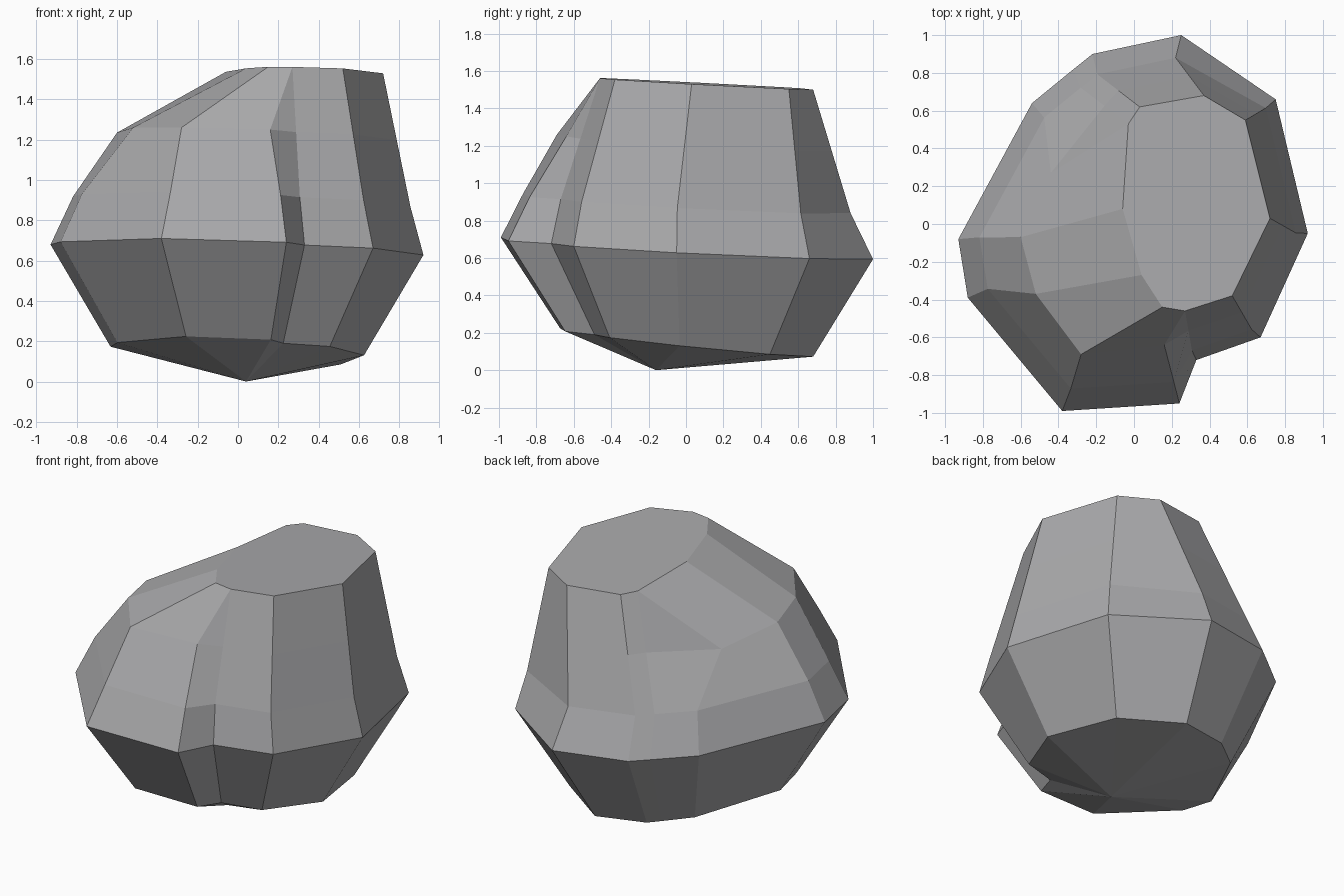
import bpy, bmesh

if "Cube" in bpy.data.objects:
    bpy.data.objects.remove(bpy.data.objects["Cube"])

# Widest outline of the boulder (x, y), counter-clockwise from the front left
girth = [(-.38, -.99), (.24, -.95), (.33, -.72), (.67, -.60), (.92, -.05), (.75, .66),
         (.25, 1.0), (-.22, .90), (-.32, .82), (-.54, .64), (-.93, -.08), (-.88, -.39)]
# Matching corners of the flat top; repeated corners get merged
crown = [(.15, -.44), (.27, -.46), (.27, -.46), (.52, -.38), (.72, .03), (.59, .55),
         (.37, .68), (.03, .62), (-.03, .53), (-.03, .53), (-.06, .08), (.04, -.27)]
# Columns that bulge out at the shoulder; the rest run straight up
bulge = {0: (-.28, -.69, 1.26), 1: (.16, -.64, 1.25), 9: (-.44, .27, 1.15),
         10: (-.60, -.07, 1.235), 11: (-.52, -.37, 1.26)}
STEEP = (2, 3, 4, 5)


def tilted(points, base, sx, sy):
    """Lift an outline onto a tilted plane."""
    return [(x, y, base + sx * x + sy * y) for x, y in points]


def scaled(points, factor):
    return [(x * factor(i), y * factor(i)) for i, (x, y) in enumerate(points)]


# Stacked rings: underside, girth, lower shoulder, upper shoulder, crown
under = tilted(scaled(girth, lambda i: .68), .147, -.032, -.102)
middle = tilted(girth, .65, -.027, -.05)
lower = tilted(scaled(girth, lambda i: .93 if i in STEEP else .88), .89, -.03, -.05)
top = tilted(crown, 1.54, -.013, -.053)
upper = [bulge.get(i, tuple((a + b) / 2 for a, b in zip(lower[i], top[i])))
         for i in range(len(girth))]

bm = bmesh.new()
rings = [[bm.verts.new(p) for p in ring] for ring in (under, middle, lower, upper, top)]
n = len(girth)

# Side facets
for a, b in zip(rings, rings[1:]):
    for i in range(n):
        j = (i + 1) % n
        bm.faces.new((a[i], a[j], b[j], b[i]))

# Flat top and shallow pointed underside
bm.faces.new(rings[-1])
tip = bm.verts.new((.04, -.16, 0))
for i in range(n):
    bm.faces.new((rings[0][(i + 1) % n], rings[0][i], tip))

bmesh.ops.remove_doubles(bm, verts=bm.verts, dist=.001)
bmesh.ops.recalc_face_normals(bm, faces=bm.faces)

mesh = bpy.data.meshes.new("boulder")
bm.to_mesh(mesh)
bm.free()

stone = bpy.data.materials.new("stone grey")
stone.diffuse_color = (.4, .4, .41, 1)
stone.use_nodes = True
stone.node_tree.nodes["Principled BSDF"].inputs["Base Color"].default_value = stone.diffuse_color
mesh.materials.append(stone)
boulder = bpy.data.objects.new("boulder", mesh)
bpy.context.collection.objects.link(boulder)
